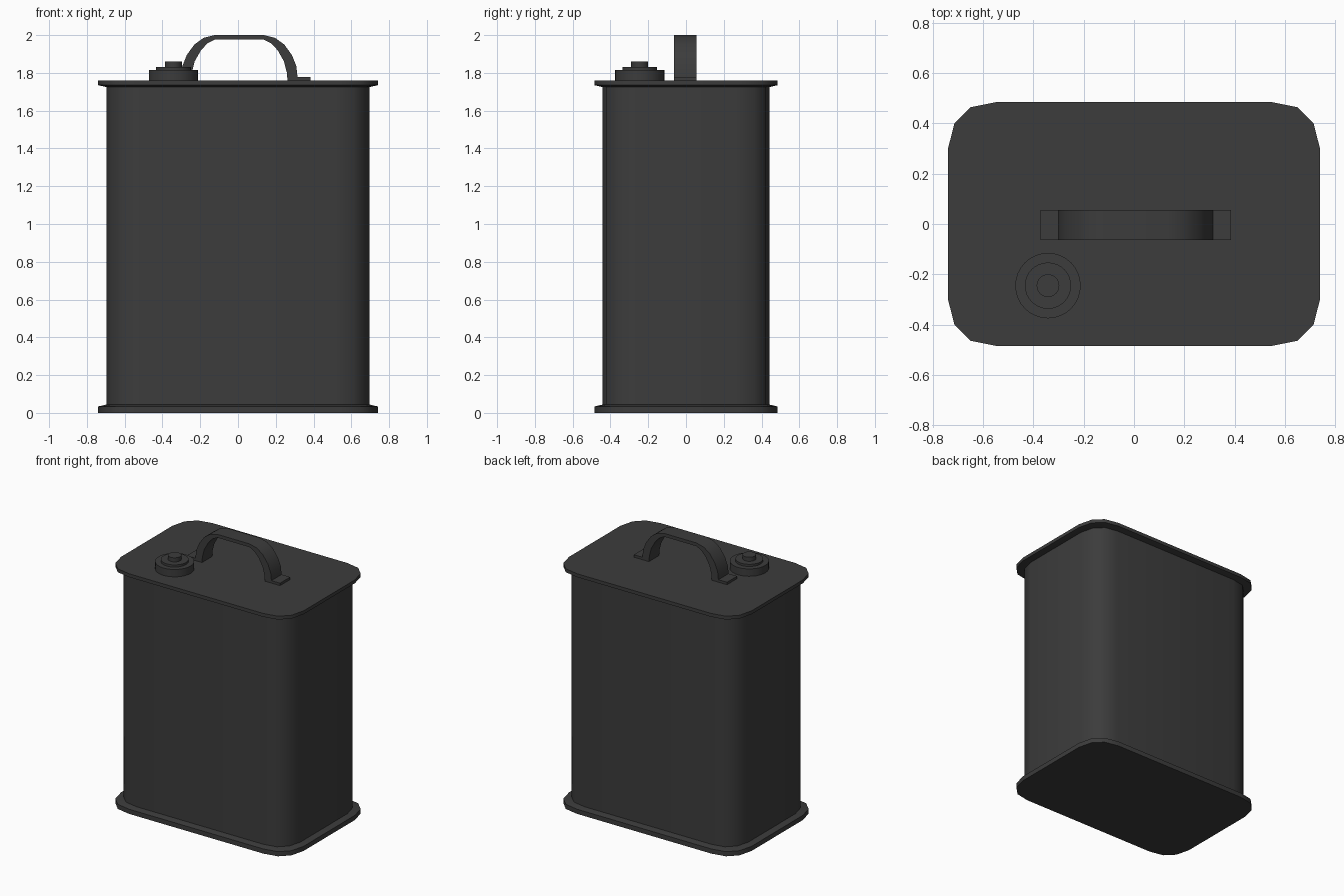
import bpy, bmesh, math

if "Cube" in bpy.data.objects:
    bpy.data.objects.remove(bpy.data.objects["Cube"])

dark = bpy.data.materials.new("dark_paint")
dark.diffuse_color = (0.045, 0.045, 0.045, 1)
dark.use_nodes = True
dark.node_tree.nodes["Principled BSDF"].inputs["Base Color"].default_value = dark.diffuse_color


def finish(name, bm, angle=None):
    bmesh.ops.recalc_face_normals(bm, faces=bm.faces)
    me = bpy.data.meshes.new(name)
    bm.to_mesh(me)
    bm.free()
    ob = bpy.data.objects.new(name, me)
    bpy.context.collection.objects.link(ob)
    me.materials.append(dark)
    if angle:
        bpy.ops.object.select_all(action='DESELECT')
        ob.select_set(True)
        bpy.context.view_layer.objects.active = ob
        bpy.ops.object.shade_smooth_by_angle(angle=math.radians(angle))
    return ob


def loft(name, rings, angle=None):
    """Capped skin through a list of rings with equal point counts."""
    bm = bmesh.new()
    loops = [[bm.verts.new(p) for p in r] for r in rings]
    n = len(loops[0])
    for a, b in zip(loops, loops[1:]):
        for i in range(n):
            j = (i + 1) % n
            bm.faces.new((a[i], a[j], b[j], b[i]))
    bm.faces.new(loops[0])
    bm.faces.new(loops[-1])
    return finish(name, bm, angle)


# Rounded rectangle of the tin, mirrored from one corner
CORNER = [(0.74, 0.297), (0.714, 0.40), (0.65, 0.464), (0.545, 0.485)]


def outline(inset, z):
    sx, sy = 1 - inset / 0.74, 1 - inset / 0.485
    q = [(x * sx, y * sy) for x, y in CORNER]
    pts = (q + [(-x, y) for x, y in reversed(q)]
           + [(-x, -y) for x, y in q] + [(x, -y) for x, y in reversed(q)])
    return [(x, y, z) for x, y in pts]


def circle(r, z, cx=-0.342, cy=-0.245, n=32):
    return [(cx + r * math.cos(2 * math.pi * i / n),
             cy + r * math.sin(2 * math.pi * i / n), z) for i in range(n)]


# Tin body and its two overhanging rims
loft("body", [outline(0.043, 0.03), outline(0.043, 1.74)], 40)
loft("bottom_rim", [outline(0, 0), outline(0, 0.034), outline(0.043, 0.044)], 35)
loft("top_rim", [outline(0.043, 1.725), outline(0, 1.735), outline(0, 1.76)], 35)

# Stepped screw cap
loft("cap", [circle(0.13, 1.755), circle(0.13, 1.814), circle(0.092, 1.814),
             circle(0.092, 1.83), circle(0.045, 1.83), circle(0.045, 1.86)], 40)

# Strap handle: paired outer and inner points of the right half, mirrored
OUTER = [(0.378, 1.778), (0.308, 1.778), (0.302, 1.835), (0.278, 1.895),
         (0.238, 1.95), (0.19, 1.985), (0.13, 2.0)]
INNER = [(0.378, 1.757), (0.255, 1.757), (0.252, 1.80), (0.236, 1.862),
         (0.203, 1.92), (0.168, 1.957), (0.13, 1.976)]


def section(o, i, s):
    y0, y1, cx = -0.063, 0.055, 0.007
    return [(s * o[0] + cx, y0, o[1]), (s * o[0] + cx, y1, o[1]),
            (s * i[0] + cx, y1, i[1]), (s * i[0] + cx, y0, i[1])]


half = list(zip(OUTER, INNER))
loft("handle", [section(o, i, 1) for o, i in half]
     + [section(o, i, -1) for o, i in reversed(half)], 40)
